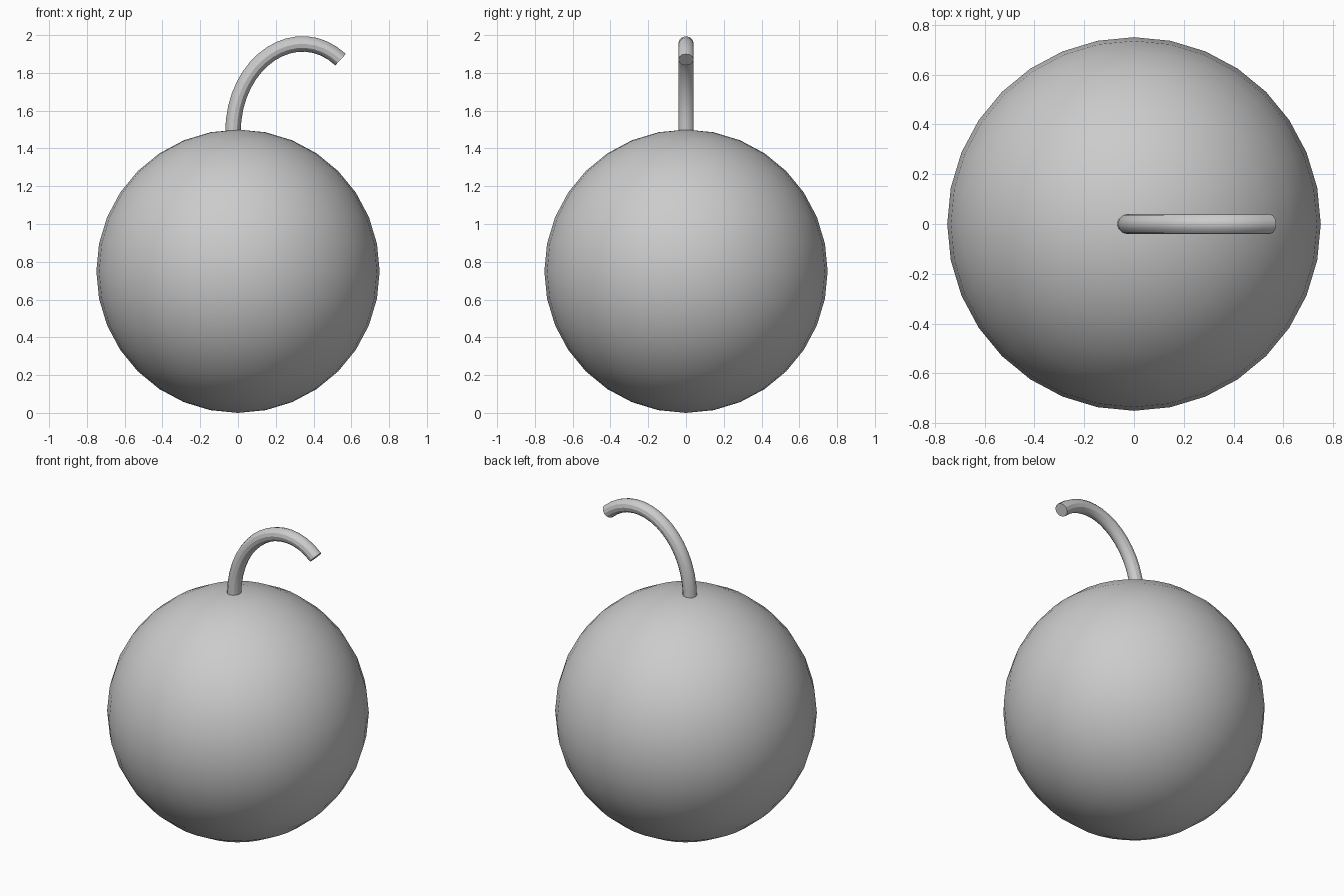
import bpy
from mathutils import Vector

if "Cube" in bpy.data.objects:
    bpy.data.objects.remove(bpy.data.objects["Cube"])

# round fruit body
bpy.ops.mesh.primitive_uv_sphere_add(segments=32, ring_count=16, radius=0.75, location=(0, 0, 0.75))
body = bpy.context.object
body.name = "fruit_body"
bpy.ops.object.shade_smooth()

# curved stem: round bevelled curve bending to +x
curve = bpy.data.curves.new("stem", 'CURVE')
curve.dimensions = '3D'
curve.bevel_depth = 0.041
curve.bevel_resolution = 4
curve.resolution_u = 16
curve.use_fill_caps = True
spline = curve.splines.new('BEZIER')
spline.bezier_points.add(1)
ends = [((-0.027, 0, 1.48), (0, 0, 0.39)), ((0.543, 0, 1.87), (0.226, 0, -0.211))]
for point, (co, tangent) in zip(spline.bezier_points, ends):
    point.handle_left_type = point.handle_right_type = 'FREE'
    point.co = co
    point.handle_left = Vector(co) - Vector(tangent)
    point.handle_right = Vector(co) + Vector(tangent)
stem = bpy.data.objects.new("stem", curve)
bpy.context.collection.objects.link(stem)

# turn the stem into a mesh with sharp end caps
bpy.ops.object.select_all(action='DESELECT')
stem.select_set(True)
bpy.context.view_layer.objects.active = stem
bpy.ops.object.convert(target='MESH')
bpy.ops.object.shade_smooth_by_angle()
